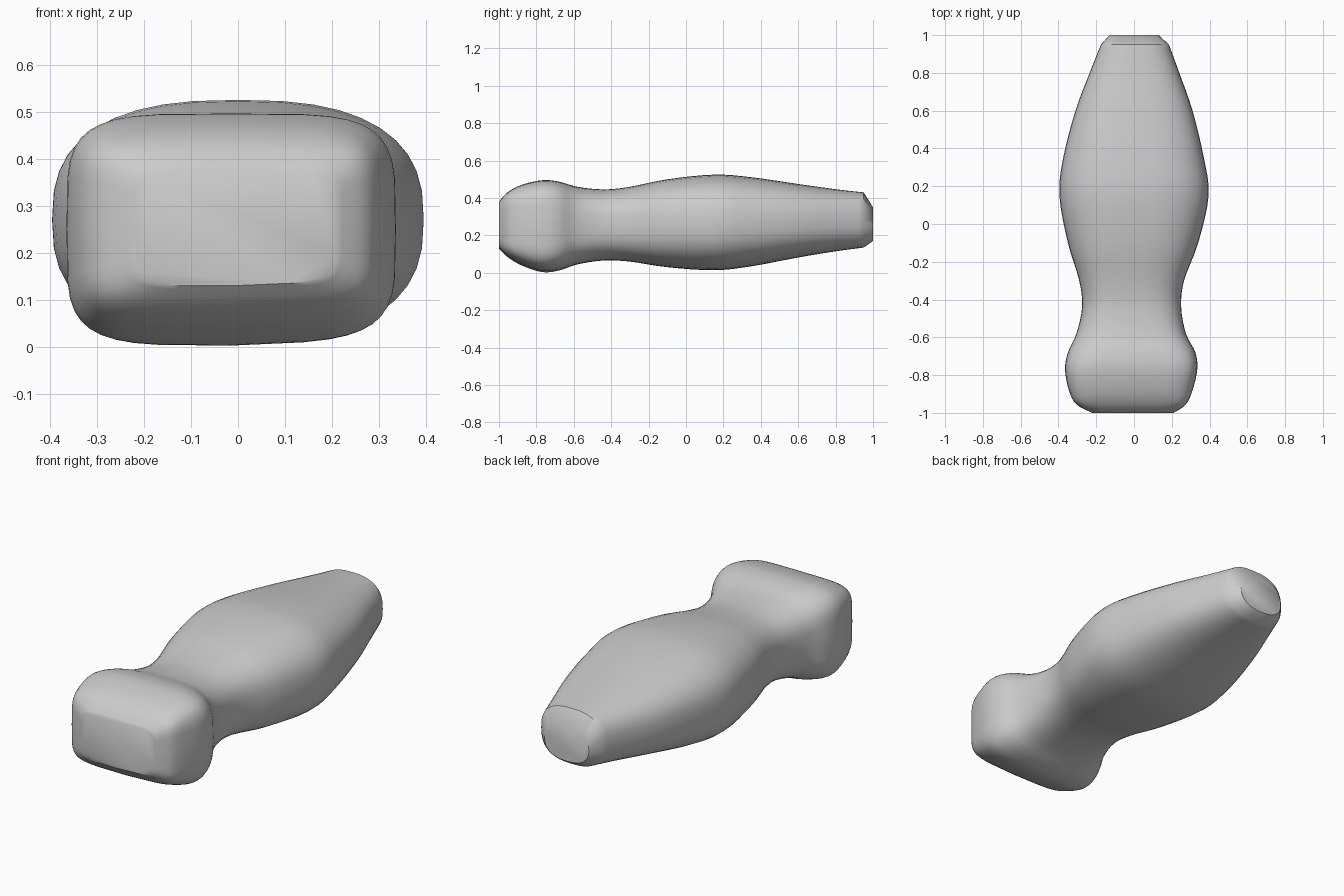
import bpy, bmesh, math

cube = bpy.data.objects.get("Cube")
if cube:
    bpy.data.objects.remove(cube, do_unlink=True)

grey = bpy.data.materials.new("plain grey")
grey.use_nodes = True
colour = (0.6, 0.6, 0.6, 1)
grey.diffuse_color = colour
grey.node_tree.nodes["Principled BSDF"].inputs["Base Color"].default_value = colour

# Stations along the length: y, left edge, right edge, bottom, top, squareness
stations = [
    (-1.0, -.22, .21, .13, .38, 6),
    (-.955, -.305, .275, .085, .43, 6),
    (-.88, -.345, .31, .04, .47, 5),
    (-.77, -.365, .335, .004, .495, 4.6),
    (-.68, -.35, .325, .012, .488, 4),
    (-.58, -.305, .275, .045, .46, 3.2),
    (-.44, -.275, .25, .066, .446, 2.8),
    (-.3, -.29, .265, .06, .46, 2.7),
    (-.1, -.35, .34, .03, .5, 2.6),
    (.15, -.395, .395, .014, .525, 2.6),
    (.35, -.375, .37, .035, .511, 2.6),
    (.6, -.31, .31, .082, .475, 2.6),
    (.8, -.235, .24, .115, .447, 2.6),
    (.95, -.175, .185, .135, .43, 2.6),
]
tail_end = (1.0, -.13, .13, .17, .35, 2.4)
SIDES, STEPS = 40, 4


def blend(a, b, c, d, t):
    """Smooth curve from b to c."""
    return b + t * (c - a + t * (2*a - 5*b + 4*c - d + t * (3*(b - c) + d - a))) / 2


def power(v, n):
    return math.copysign(abs(v) ** (2 / n), v)


def section(bm, station):
    """One rounded-rectangle ring; the head's underside slopes slightly."""
    y, left, right, low, high, n = station
    slope = .04 * max(0, min(1, (-.4 - y) / .3))
    ring = []
    for i in range(SIDES):
        a = math.tau * i / SIDES
        x = (left + right) / 2 + (right - left) / 2 * power(math.cos(a), n)
        s = power(math.sin(a), n)
        z = (low + high) / 2 + (high - low) / 2 * s
        if s < 0:
            z -= s * slope * max(0, x)
        ring.append(bm.verts.new((x, y, z)))
    return ring


# Loft the head, neck and handle as one closed body
bm = bmesh.new()
profile = []
last = len(stations) - 1
for k in range(last):
    four = [stations[max(0, min(last, k + j))] for j in (-1, 0, 1, 2)]
    for s in range(STEPS):
        profile.append([blend(*v, s / STEPS) for v in zip(*four)])
profile += [stations[-1], tail_end]
rings = [section(bm, p) for p in profile]
for a, b in zip(rings, rings[1:]):
    for i in range(SIDES):
        j = (i + 1) % SIDES
        bm.faces.new((a[i], a[j], b[j], b[i]))
bm.faces.new(rings[0])
bm.faces.new(rings[-1])
bmesh.ops.recalc_face_normals(bm, faces=bm.faces)

mesh = bpy.data.meshes.new("handle_body")
bm.to_mesh(mesh)
bm.free()
mesh.materials.append(grey)
body = bpy.data.objects.new("handle_body", mesh)
bpy.context.collection.objects.link(body)

bpy.ops.object.select_all(action='DESELECT')
body.select_set(True)
bpy.context.view_layer.objects.active = body
bpy.ops.object.shade_smooth_by_angle(angle=math.radians(40))
